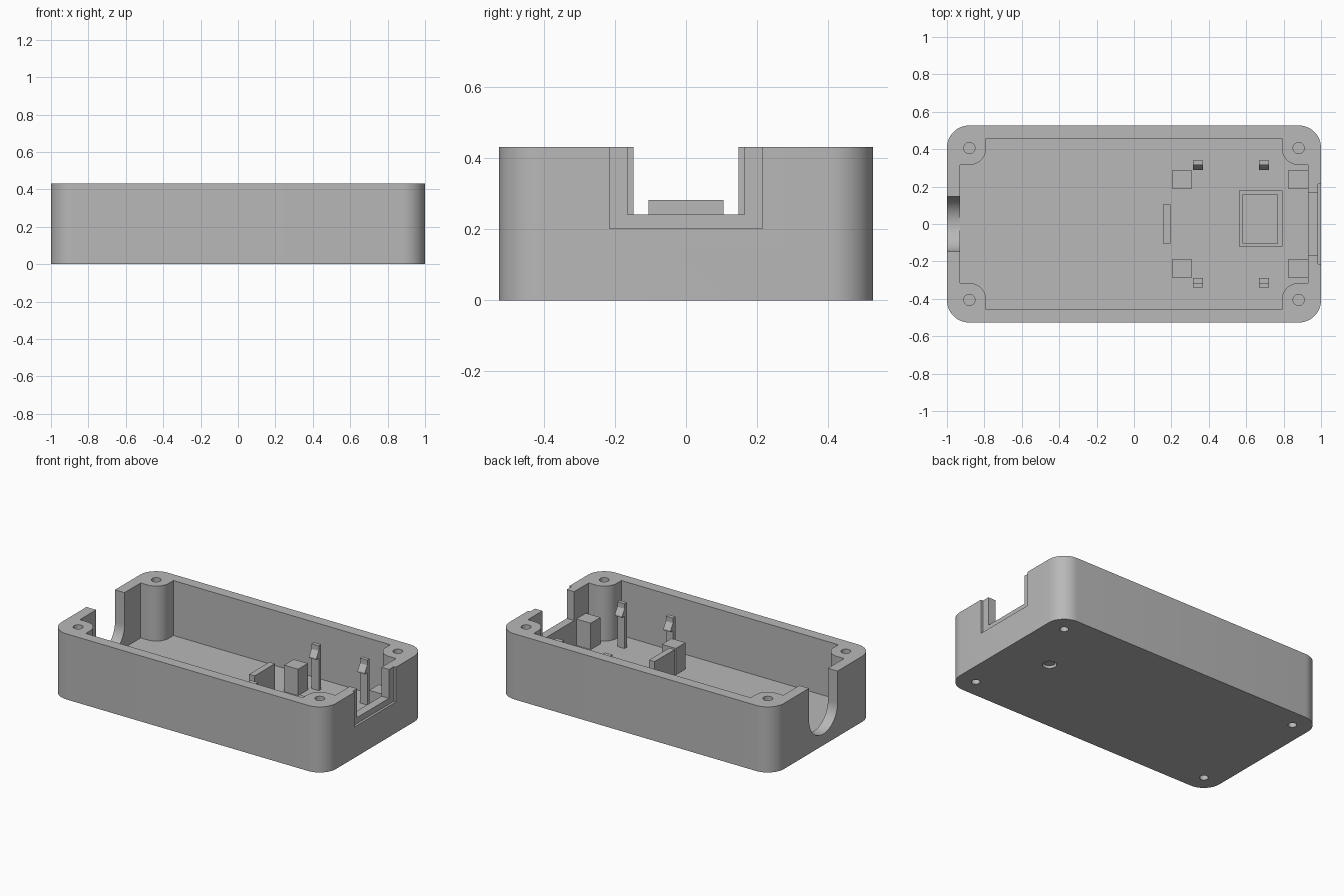
import bpy, math
from mathutils import Matrix

cube = bpy.data.objects.get("Cube")
if cube:
    bpy.data.objects.remove(cube, do_unlink=True)

HEIGHT, FLOOR = 0.432, 0.07

grey = bpy.data.materials.new("plain_grey")
grey.use_nodes = True
grey.diffuse_color = (0.48, 0.48, 0.48, 1)
grey.node_tree.nodes["Principled BSDF"].inputs["Base Color"].default_value = (0.48, 0.48, 0.48, 1)


def prism(name, outline, low, high, matrix=None):
    """Extrude a counter-clockwise outline from low to high."""
    n = len(outline)
    verts = [(x, y, z) for z in (low, high) for x, y in outline]
    faces = [tuple(reversed(range(n))), tuple(range(n, 2 * n))]
    faces += [(i, (i + 1) % n, n + (i + 1) % n, n + i) for i in range(n)]
    mesh = bpy.data.meshes.new(name)
    mesh.from_pydata(verts, [], faces)
    if matrix:
        mesh.transform(matrix)
    mesh.materials.append(grey)
    obj = bpy.data.objects.new(name, mesh)
    bpy.context.collection.objects.link(obj)
    return obj


def box(name, x, y, z):
    return prism(name, [(x[0], y[0]), (x[1], y[0]), (x[1], y[1]), (x[0], y[1])], *z)


def arc(cx, cy, r, start, end, steps=12):
    angles = [math.radians(start + (end - start) * i / steps) for i in range(steps + 1)]
    return [(cx + r * math.cos(a), cy + r * math.sin(a)) for a in angles]


def cylinder(name, x, y, r, low, high):
    return prism(name, arc(x, y, r, 0, 360, 32)[:-1], low, high)


def four_way(quarter):
    """Mirror a first-quadrant path into a closed outline."""
    back = quarter[::-1]
    return (quarter + [(-x, y) for x, y in back]
            + [(-x, -y) for x, y in quarter] + [(x, -y) for x, y in back])


def activate(obj):
    bpy.ops.object.select_all(action='DESELECT')
    obj.select_set(True)
    bpy.context.view_layer.objects.active = obj


def cut(target, cutter):
    cutter.hide_render = True
    mod = target.modifiers.new("cut", 'BOOLEAN')
    mod.operation, mod.solver, mod.object = 'DIFFERENCE', 'EXACT', cutter
    activate(target)
    bpy.ops.object.modifier_apply(modifier=mod.name)
    bpy.data.objects.remove(cutter, do_unlink=True)


# Case shell with rounded corners
shell = prism("case_shell", four_way(arc(0.88, 0.407, 0.12, 0, 90)), 0, HEIGHT)

# Cavity that leaves four rounded screw bosses
inside = [(0.93, 0.316)] + arc(0.88, 0.406, 0.09, 270, 180) + [(0.79, 0.456)]
cut(shell, prism("cavity", four_way(inside), FLOOR, 0.6))

# Round-bottomed cable opening in the left-hand end
to_x = Matrix(((0, 0, 1, 0), (1, 0, 0, 0), (0, 1, 0, 0), (0, 0, 0, 1)))
u_shape = arc(0, 0.222, 0.148, 180, 360, 32) + [(0.148, 0.6), (-0.148, 0.6)]
cut(shell, prism("cable_opening", u_shape, -1.1, -0.9, to_x))

# Stepped connector opening in the other end
cut(shell, box("connector_recess", (0.984, 1.1), (-0.215, 0.215), (0.203, 0.6)))
cut(shell, box("connector_notch", (0.9, 1.1), (-0.165, 0.165), (0.242, 0.6)))

# Blind screw holes, from above and below
for x in (-0.88, 0.88):
    for y in (-0.406, 0.406):
        cut(shell, cylinder("screw_hole", x, y, 0.03, 0.18, 0.6))
        cut(shell, cylinder("base_hole", x, y, 0.026, -0.1, 0.12))

# Button pocket in the floor and its finger hole
cut(shell, box("button_pocket", (0.565, 0.79), (-0.12, 0.18), (0.035, 0.2)))
cut(shell, cylinder("button_hole", 0.677, 0.03, 0.042, -0.1, 0.05))
activate(shell)
bpy.ops.object.shade_smooth_by_angle(angle=math.radians(30))

# Button plate with a round stem
box("button_plate", (0.58, 0.77), (-0.103, 0.158), (0.034, FLOOR))
cylinder("button_stem", 0.677, 0.03, 0.033, 0.012, 0.04)

# Board supports, end stop and snap clips
for x in ((0.205, 0.307), (0.825, 0.94)):
    box("back_support", x, (0.187, 0.288), (0.05, 0.244))
    box("front_support", x, (-0.288, -0.187), (0.05, 0.244))
box("end_stop", (0.155, 0.195), (-0.105, 0.105), (0.05, 0.282))

clip = [(0.34, 0.05), (0.34, 0.365), (0.315, 0.365), (0.315, 0.332),
        (0.29, 0.292), (0.29, 0.282), (0.315, 0.282), (0.315, 0.05)]
for x in (0.315, 0.668):
    prism("back_clip", clip, x, x + 0.053, to_x)
    prism("front_clip", [(-y, z) for y, z in reversed(clip)], x, x + 0.053, to_x)
